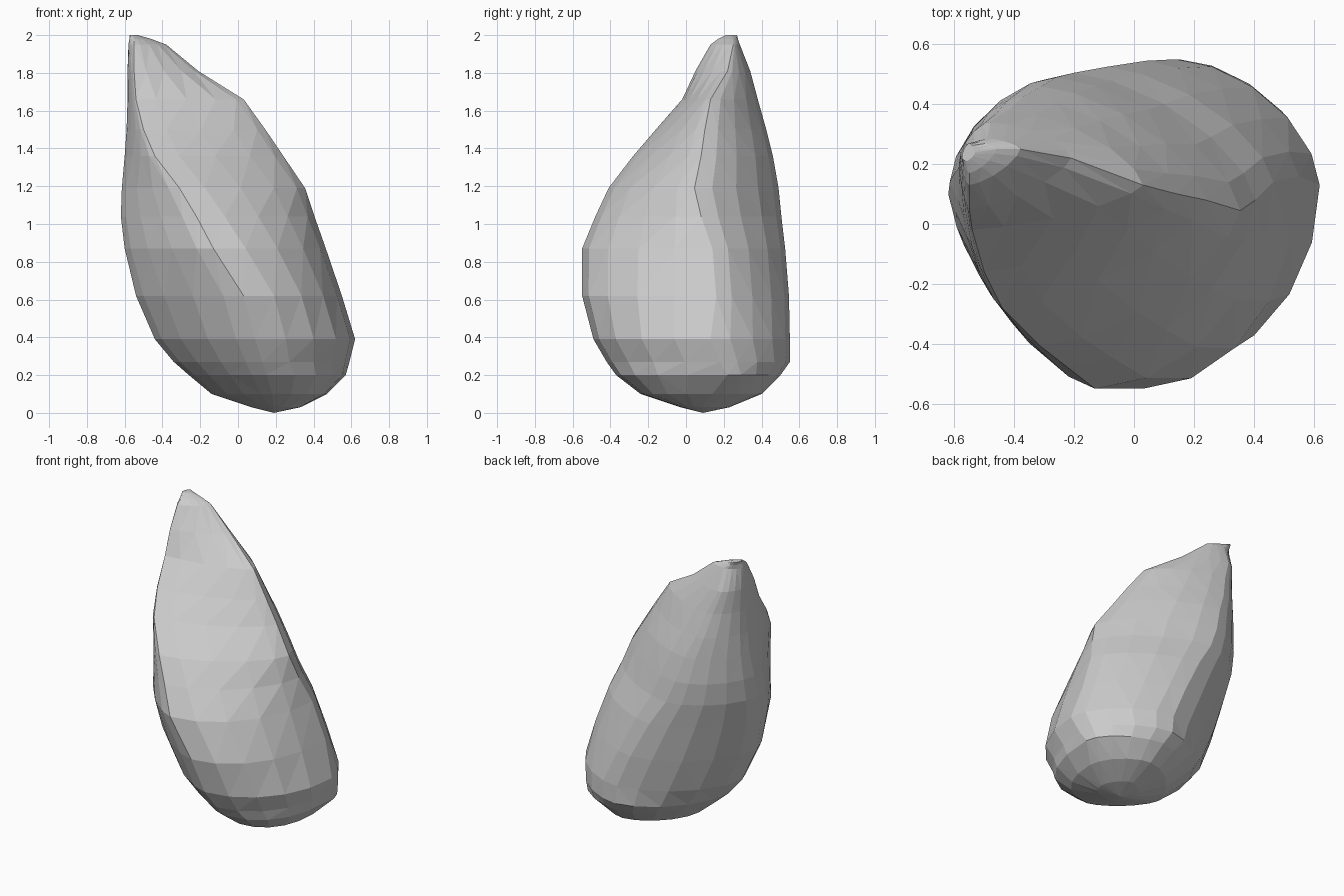
import bpy, bmesh
from math import sin, cos, pi

# Each section: z, (left x, y there), (right x, y there), (front y, x there), (back y, x there)
SECTIONS = [
    (0.03, (0.07, 0.08), (0.33, 0.08), (-0.03, 0.19), (0.23, 0.20)),
    (0.10, (-0.14, 0.06), (0.47, 0.14), (-0.24, 0.18), (0.40, 0.20)),
    (0.20, (-0.26, 0.04), (0.57, 0.22), (-0.37, 0.15), (0.50, 0.18)),
    (0.27, (-0.34, 0.03), (0.59, 0.18), (-0.42, 0.13), (0.55, 0.15)),
    (0.39, (-0.44, 0.02), (0.62, 0.13), (-0.49, 0.09), (0.55, 0.14)),
    (0.62, (-0.54, 0.00), (0.55, 0.16), (-0.55, 0.03), (0.545, 0.04)),
    (0.87, (-0.60, 0.04), (0.465, 0.14), (-0.55, -0.13), (0.525, -0.09)),
    (1.04, (-0.62, 0.10), (0.405, 0.08), (-0.48, -0.22), (0.505, -0.20)),
    (1.19, (-0.615, 0.14), (0.355, 0.045), (-0.41, -0.31), (0.49, -0.26)),
    (1.36, (-0.60, 0.17), (0.24, 0.08), (-0.28, -0.44), (0.46, -0.31)),
    (1.50, (-0.59, 0.18), (0.145, 0.10), (-0.16, -0.50), (0.425, -0.37)),
    (1.66, (-0.585, 0.19), (0.03, 0.13), (-0.02, -0.54), (0.38, -0.42)),
    (1.81, (-0.585, 0.20), (-0.21, 0.22), (0.05, -0.55), (0.34, -0.48)),
    (1.95, (-0.58, 0.21), (-0.38, 0.25), (0.13, -0.55), (0.285, -0.49)),
    (1.98, (-0.575, 0.21), (-0.46, 0.25), (0.17, -0.55), (0.275, -0.53)),
    (2.00, (-0.575, 0.22), (-0.53, 0.24), (0.21, -0.56), (0.27, -0.55)),
]
SIDES = 20


def section_point(section, angle):
    """Four quarter-curves joining the extreme points; higher power is flatter."""
    z, left, right, front, back = section
    c, s = cos(angle), sin(angle)
    side = right if c >= 0 else left
    cap = back if s >= 0 else front
    if c < 0:
        power = 1.2 if s >= 0 else 1.42
    elif s >= 0:
        power = 1.18 if z < 0.5 else 1.32
    elif z < 0.25:
        power = 0.88
    else:
        power = 1.0 if z < 0.8 else min(1.42, 1.0 + (z - 0.8) * 0.9)
    x = cap[1] + (side[0] - cap[1]) * abs(c) ** power
    y = side[1] + (cap[0] - side[1]) * abs(s) ** power
    return x, y, z


# Leaning teardrop body, lofted through the sections
bm = bmesh.new()
rings = [[bm.verts.new(section_point(sec, 2 * pi * i / SIDES)) for i in range(SIDES)]
         for sec in SECTIONS]
for low, high in zip(rings, rings[1:]):
    for i in range(SIDES):
        j = (i + 1) % SIDES
        bm.faces.new((low[i], low[j], high[j], high[i]))

# Rounded base point and closed tip
base = bm.verts.new((0.19, 0.09, 0.0))
for i in range(SIDES):
    bm.faces.new((base, rings[0][(i + 1) % SIDES], rings[0][i]))
bm.faces.new(rings[-1])

# Faceted finish
bmesh.ops.triangulate(bm, faces=bm.faces[:])
bmesh.ops.recalc_face_normals(bm, faces=bm.faces[:])
mesh = bpy.data.meshes.new("teardrop_body")
bm.to_mesh(mesh)
bm.free()
bpy.context.collection.objects.link(bpy.data.objects.new("teardrop_body", mesh))
